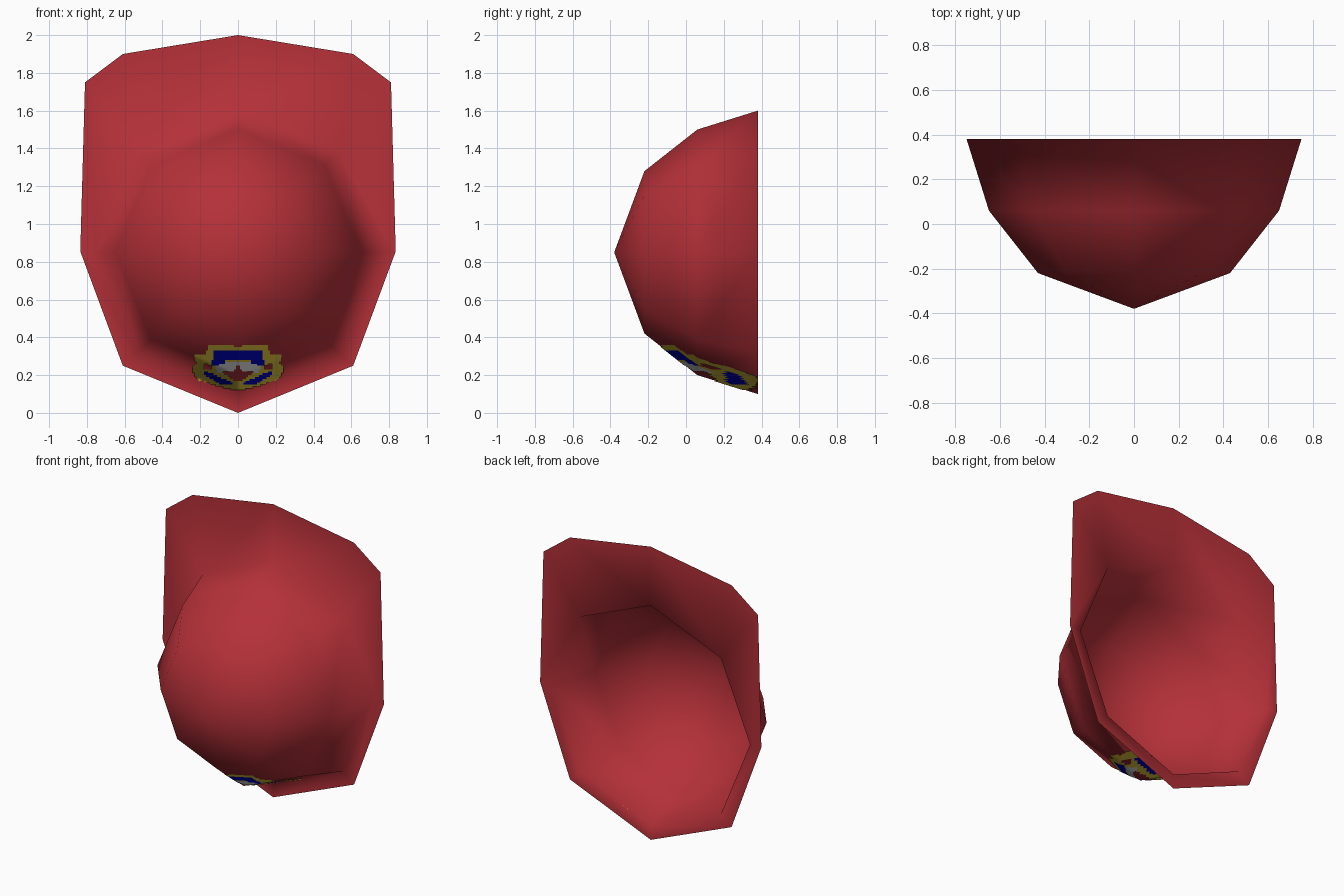
import bpy, bmesh, math

if "Cube" in bpy.data.objects:
    bpy.data.objects.remove(bpy.data.objects["Cube"])

CZ = 0.85                      # height of the dome axis
PROFILE = [(0.0, -0.38), (0.43, -0.22), (0.65, 0.06), (0.75, 0.38)]   # radius, y


def material(name, rgb):
    m = bpy.data.materials.new(name)
    m.diffuse_color = (*rgb, 1)
    m.use_nodes = True
    m.node_tree.nodes["Principled BSDF"].inputs["Base Color"].default_value = m.diffuse_color
    return m


RED = material("red", (0.46, 0.03, 0.04))
YELLOW = material("yellow", (0.8, 0.6, 0.05))
BLUE = material("blue", (0.0, 0.0, 0.58))
WHITE = material("white", (0.85, 0.85, 0.85))


def finish(bm, name, mats):
    me = bpy.data.meshes.new(name)
    bm.to_mesh(me)
    bm.free()
    for m in mats:
        me.materials.append(m)
    for p in me.polygons:
        p.use_smooth = True
    ob = bpy.data.objects.new(name, me)
    bpy.context.collection.objects.link(ob)
    return ob


# Eight-sided dome shell, open at the back, with a flat brim around the opening
bm = bmesh.new()
pole = bm.verts.new((0, PROFILE[0][1], CZ))
rings = []
for r, y in PROFILE[1:]:
    rings.append([bm.verts.new((r * math.sin(k * math.pi / 4), y,
                                CZ - r * math.cos(k * math.pi / 4))) for k in range(8)])
for k in range(8):
    n = (k + 1) % 8
    bm.faces.new((pole, rings[0][k], rings[0][n]))
    for a, b in zip(rings, rings[1:]):
        bm.faces.new((a[k], b[k], b[n], a[n]))

# Brim outline: bottom point, right side, top point, then the mirrored left side
half = [(0.61, 0.25), (0.835, 0.855), (0.81, 1.75), (0.61, 1.9)]
outline = [(0, 0)] + half + [(0, 2)] + [(-x, z) for x, z in reversed(half)]
rim = [bm.verts.new((x, 0.38, z)) for x, z in outline]
inner = [0, 1, 2, 3, 3, 4, 5, 5, 6, 7]       # opening corner joined to each brim corner
for i in range(10):
    j = (i + 1) % 10
    a, b = rings[-1][inner[i]], rings[-1][inner[j]]
    bm.faces.new((rim[i], rim[j], a) if a is b else (rim[i], rim[j], b, a))
bmesh.ops.recalc_face_normals(bm, faces=bm.faces)
pole.normal_update()
if pole.normal.y > 0:
    bmesh.ops.reverse_faces(bm, faces=bm.faces)
finish(bm, "dome_and_brim", [RED])


# Painted patch low on the dome: small cells following the dome surface
def dome_y(x, z, lift=0.004):
    r = max(x * math.sin(a) + (z - CZ) * math.cos(a)
            for a in ((k + 0.5) * math.pi / 4 for k in range(8)))
    r = r / math.cos(math.pi / 8) - lift
    for (r0, y0), (r1, y1) in zip(PROFILE, PROFILE[1:]):
        if r <= r1:
            return y0 + (y1 - y0) * (r - r0) / (r1 - r0)
    return PROFILE[-1][1]


def inside(x, z, poly):
    hit = False
    for (x0, z0), (x1, z1) in zip(poly, poly[1:] + poly[:1]):
        if (z0 > z) != (z1 > z) and x < x0 + (z - z0) * (x1 - x0) / (z1 - z0):
            hit = not hit
    return hit


# Right halves of the painted areas, topmost first; None leaves the dome bare
AREAS = [
    (None, [(-.01, .26), (.025, .225), (.08, .215), (.04, .185), (-.01, .16)]),
    (2, [(-.01, .275), (.06, .27), (.12, .245), (.11, .205), (.06, .21), (-.01, .225)]),
    (1, [(-.01, .325), (.06, .335), (.125, .335), (.14, .25), (.08, .25), (.06, .285), (-.01, .285)]),
    (1, [(.03, .145), (.1, .155), (.185, .205), (.18, .225), (.12, .2), (.03, .16)]),
    (None, [(.14, .25), (.18, .26), (.18, .235), (.14, .235)]),
    (0, [(-.01, .35), (.04, .36), (.155, .36), (.17, .315), (.235, .305), (.225, .265),
         (.245, .23), (.22, .18), (.12, .145), (.0, .115), (-.01, .115)]),
]
bm = bmesh.new()
S = 0.01
cache = {}


def corner(i, k):
    if (i, k) not in cache:
        x, z = i * S, k * S
        cache[i, k] = bm.verts.new((x, dome_y(x, z), z))
    return cache[i, k]


for i in range(-26, 26):
    for k in range(11, 37):
        x, z = abs((i + 0.5) * S), (k + 0.5) * S
        paint = next((m for m, poly in AREAS if inside(x, z, poly)), None)
        if paint is not None:
            f = bm.faces.new((corner(i, k), corner(i + 1, k),
                              corner(i + 1, k + 1), corner(i, k + 1)))
            f.material_index = paint
finish(bm, "painted_patch", [YELLOW, BLUE, WHITE])
